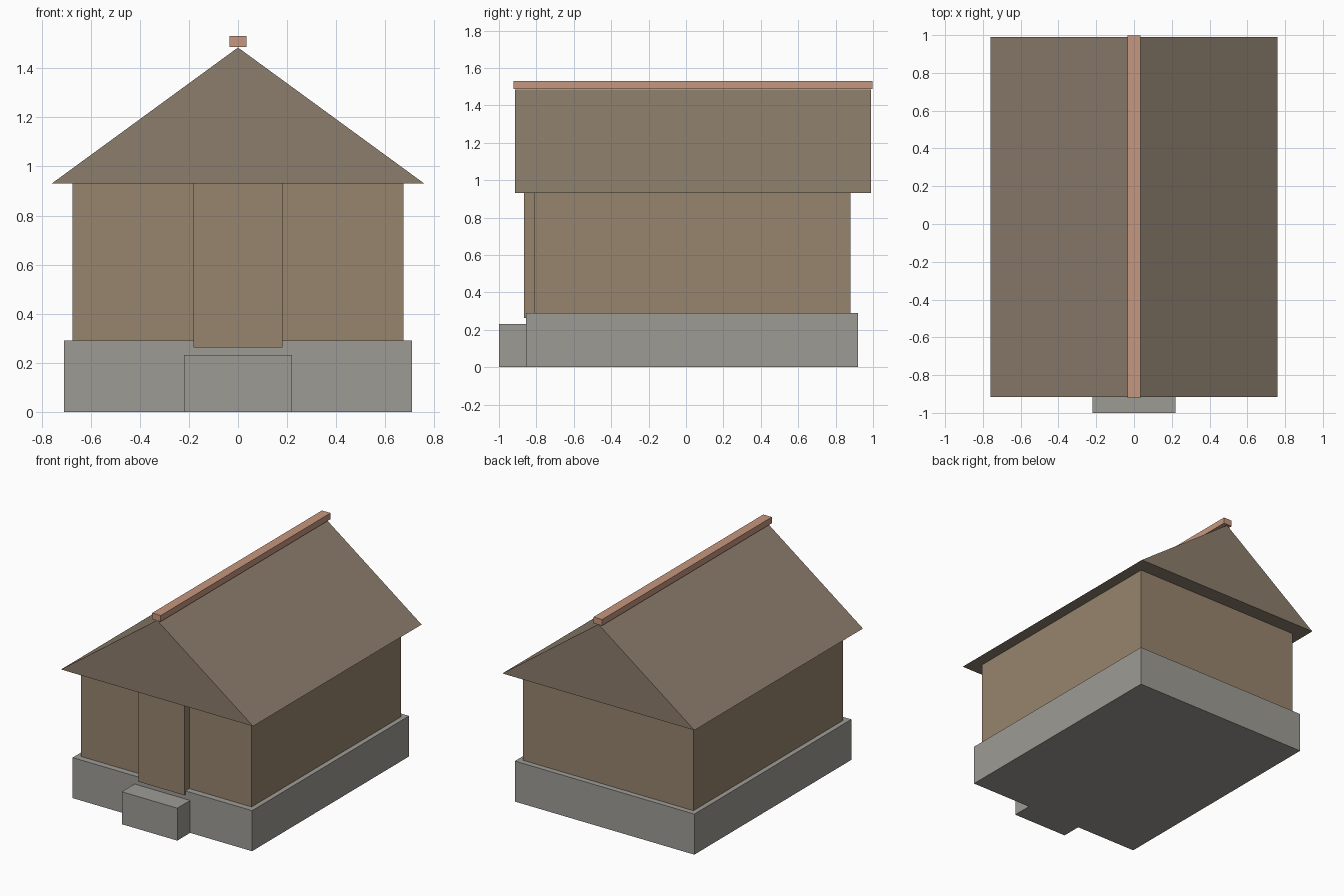
import bpy

if "Cube" in bpy.data.objects:
    bpy.data.objects.remove(bpy.data.objects["Cube"])


def material(name, rgb):
    m = bpy.data.materials.new(name)
    m.diffuse_color = (*rgb, 1)
    m.use_nodes = True
    m.node_tree.nodes["Principled BSDF"].inputs["Base Color"].default_value = m.diffuse_color
    return m


def prism(name, profile, y0, y1, mat):
    """Extrude an x-z profile (counter-clockwise seen from the front) along y."""
    n = len(profile)
    verts = [(x, y, z) for y in (y0, y1) for x, z in profile]
    faces = [tuple(range(n)), tuple(reversed(range(n, 2 * n)))]
    faces += [(i, i + n, (i + 1) % n + n, (i + 1) % n) for i in range(n)]
    mesh = bpy.data.meshes.new(name)
    mesh.from_pydata(verts, [], faces)
    mesh.materials.append(mat)
    ob = bpy.data.objects.new(name, mesh)
    bpy.context.collection.objects.link(ob)
    return ob


def box(name, half_x, y0, y1, z0, z1, mat):
    return prism(name, [(-half_x, z0), (half_x, z0), (half_x, z1), (-half_x, z1)],
                 y0, y1, mat)


stone = material("stone", (0.34, 0.33, 0.30))
timber = material("timber", (0.31, 0.23, 0.155))
thatch = material("thatch", (0.26, 0.205, 0.15))
clay = material("clay", (0.56, 0.31, 0.21))

# Stone foundation and entrance step
box("foundation", 0.71, -0.855, 0.92, 0.0, 0.29, stone)
box("entrance_step", 0.22, -1.0, -0.855, 0.0, 0.232, stone)

# Walls and projecting door
box("walls", 0.675, -0.81, 0.88, 0.29, 0.93, timber)
box("door", 0.182, -0.866, -0.81, 0.263, 0.93, timber)

# Solid gable roof with overhang, and ridge beam
prism("roof", [(-0.76, 0.93), (0.76, 0.93), (0, 1.485)], -0.915, 0.99, thatch)
box("ridge_beam", 0.034, -0.922, 0.998, 1.487, 1.531, clay)
